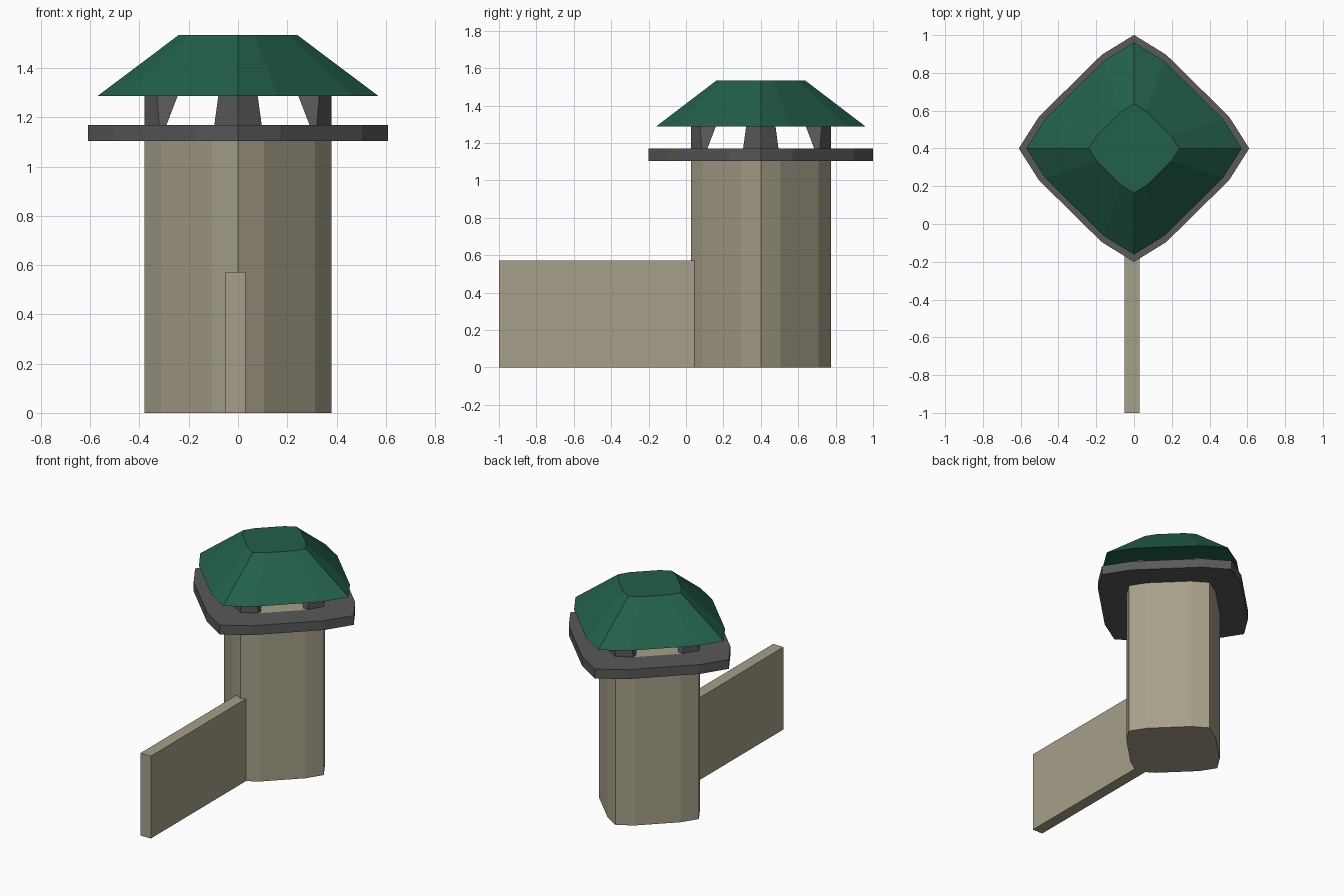
import bpy
import bmesh
from math import cos, sin, pi

if "Cube" in bpy.data.objects:
    bpy.data.objects.remove(bpy.data.objects["Cube"])

CY = 0.4        # tower centre on y
YS = 0.985      # slight flattening of the outline in y


def material(name, rgb):
    m = bpy.data.materials.new(name)
    m.diffuse_color = (*rgb, 1)
    m.use_nodes = True
    m.node_tree.nodes["Principled BSDF"].inputs["Base Color"].default_value = m.diffuse_color
    return m


STONE = material("stone", (0.38, 0.35, 0.25))
SLATE = material("dark_grey", (0.1, 0.1, 0.1))
GREEN = material("green_roof", (0.016, 0.115, 0.07))


def outline(r):
    """Twelve-sided rounded diamond of radius r."""
    quarter = [(1, 0), (0.825, 0.28), (0.28, 0.825)]
    pts = []
    for k in range(4):
        c, s = round(cos(k * pi / 2)), round(sin(k * pi / 2))
        pts += [(r * (c * x - s * y), CY + YS * r * (s * x + c * y)) for x, y in quarter]
    return pts


def loft(name, sections, mat, closed=False):
    """Skin a list of (outline, z) sections; closed joins last to first."""
    bm = bmesh.new()
    rings = [[bm.verts.new((x, y, z)) for x, y in pts] for pts, z in sections]
    n = len(rings[0])
    pairs = list(zip(rings, rings[1:]))
    if closed:
        pairs.append((rings[-1], rings[0]))
    else:
        bm.faces.new(rings[0][::-1])
        bm.faces.new(rings[-1])
    for a, b in pairs:
        for i in range(n):
            j = (i + 1) % n
            bm.faces.new((a[i], a[j], b[j], b[i]))
    bmesh.ops.recalc_face_normals(bm, faces=bm.faces)
    me = bpy.data.meshes.new(name)
    bm.to_mesh(me)
    bm.free()
    me.materials.append(mat)
    ob = bpy.data.objects.new(name, me)
    bpy.context.collection.objects.link(ob)
    return ob


# Tower shaft
R = 0.38
loft("tower", [(outline(R), 0), (outline(R), 1.17)], STONE)

# Overhanging ledge around the shaft top
loft("ledge", [(outline(0.61), 1.105), (outline(0.61), 1.17),
               (outline(R), 1.17), (outline(R), 1.105)], SLATE, closed=True)


# Four tapered corner posts following the tower's corners
def post_section(k, half, inner):
    c, s = round(cos(k * pi / 2)), round(sin(k * pi / 2))
    side = R - 0.625 * half
    pts = [(R, 0), (side, half), (inner, half), (inner, -half), (side, -half)]
    return [(c * x - s * y, CY + YS * (s * x + c * y)) for x, y in pts]


for k, label in enumerate(("right", "back", "left", "front")):
    loft(f"{label}_post", [(post_section(k, 0.096, 0.29), 1.17),
                           (post_section(k, 0.08, 0.245), 1.287)], SLATE)

# Flat-topped roof
loft("roof", [(outline(0.57), 1.287), (outline(0.24), 1.535)], GREEN)

# Low wall running forward
x0, x1, y0, y1 = -0.05, 0.03, -1.0, 0.06
rect = [(x0, y0), (x1, y0), (x1, y1), (x0, y1)]
loft("wall", [(rect, 0), (rect, 0.572)], STONE)
